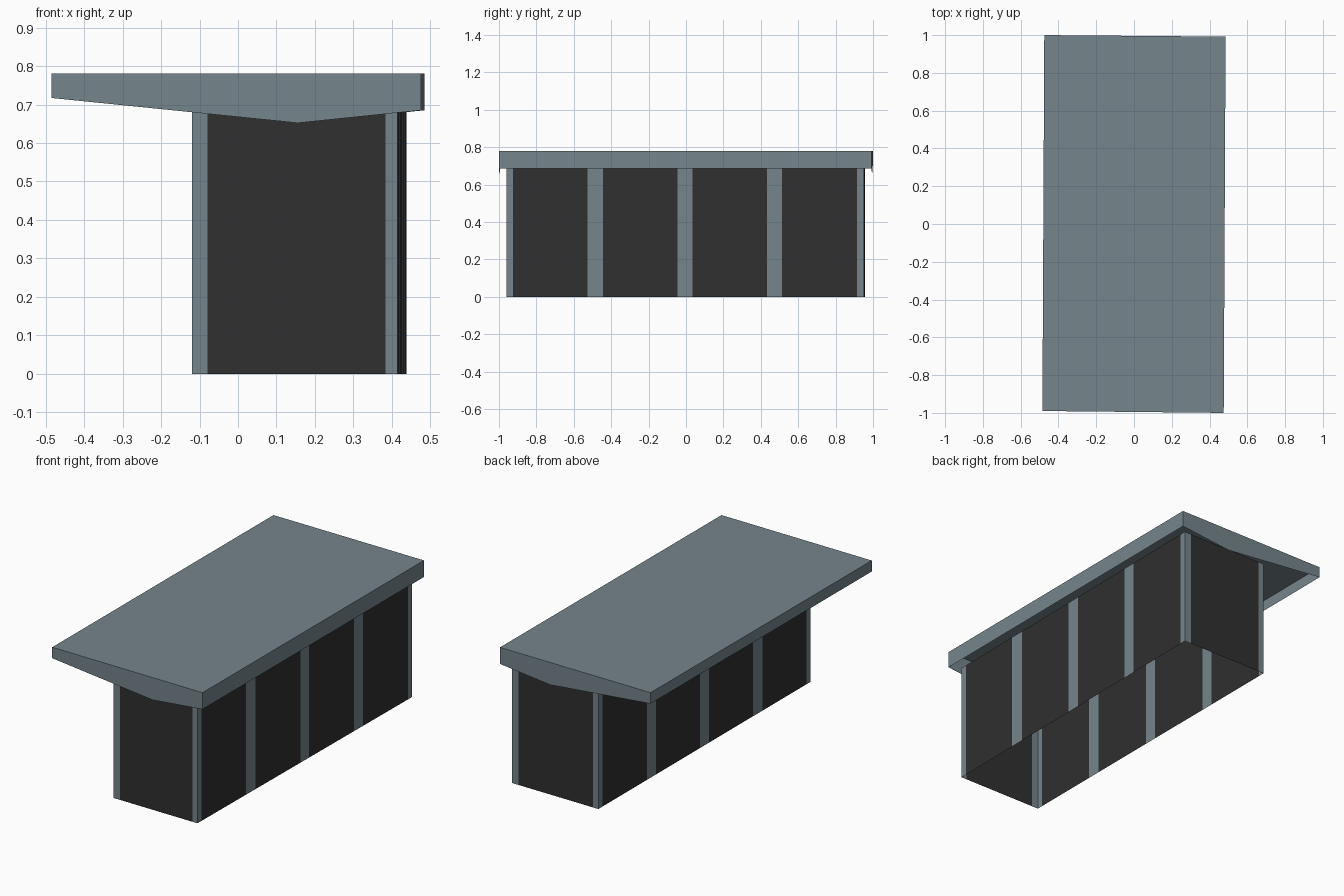
import bpy
from mathutils import Vector

cube = bpy.data.objects.get("Cube")
if cube:
    bpy.data.objects.remove(cube, do_unlink=True)


def material(name, rgb):
    mat = bpy.data.materials.new(name)
    mat.use_nodes = True
    mat.diffuse_color = (*rgb, 1)
    mat.node_tree.nodes["Principled BSDF"].inputs["Base Color"].default_value = (*rgb, 1)
    return mat


GREY = material("blue_grey_metal", (0.178, 0.235, 0.26))
DARK = material("charcoal_panel", (0.029, 0.029, 0.029))


def build(name, verts, faces, mats, indices=None):
    mesh = bpy.data.meshes.new(name)
    mesh.from_pydata(verts, [], faces)
    for mat in mats:
        mesh.materials.append(mat)
    for poly, index in zip(mesh.polygons, indices or []):
        poly.material_index = index
    obj = bpy.data.objects.new(name, mesh)
    bpy.context.collection.objects.link(obj)
    return obj


# Walls: upright sheets split into alternating posts and panels, open below
WALL_TOP = 0.685
CORNERS = [Vector(c) for c in ((-0.12, -0.955), (0.415, -0.96), (0.438, 0.952), (-0.114, 0.957))]
SHORT = (0, 0.075, 0.94, 1)
LONG = (0, 0.019, 0.226, 0.27, 0.479, 0.52, 0.729, 0.77, 0.98, 1)
WALLS = [("front_wall", SHORT), ("left_wall", LONG), ("back_wall", SHORT), ("right_wall", LONG)]

for i, (name, breaks) in enumerate(WALLS):
    start, end = CORNERS[i], CORNERS[(i + 1) % 4]
    if name == "right_wall":
        breaks = [1 - b for b in reversed(breaks)]
    verts = []
    for b in breaks:
        p = start.lerp(end, b)
        verts += [(p.x, p.y, 0), (p.x, p.y, WALL_TOP)]
    count = len(breaks) - 1
    faces = [(2 * k, 2 * k + 2, 2 * k + 3, 2 * k + 1) for k in range(count)]
    build(name, verts, faces, [GREY, DARK], [k % 2 for k in range(count)])

# Roof: flat deck with a hanging fascia, lowest at an off-centre point on each end
ROOF_TOP, RIGHT_DROP, PEAK_DROP, LEFT_DROP = 0.78, 0.717, 0.652, 0.685
EAVES = [Vector(c) for c in ((-0.485, -0.99), (0.475, -1.0), (0.485, 0.992), (-0.475, 1.0))]
fl, fr, br, bl = EAVES
front_peak, back_peak = fl.lerp(fr, 0.667), bl.lerp(br, 0.667)
verts = [(p.x, p.y, ROOF_TOP) for p in EAVES]
drops = [(fl, RIGHT_DROP), (fr, LEFT_DROP), (br, LEFT_DROP), (bl, RIGHT_DROP),
         (front_peak, PEAK_DROP), (back_peak, PEAK_DROP)]
verts += [(p.x, p.y, z) for p, z in drops]
faces = [(0, 1, 2, 3),       # deck
         (0, 4, 8, 5, 1),    # front fascia
         (1, 5, 6, 2),       # left fascia
         (2, 6, 9, 7, 3),    # back fascia
         (3, 7, 4, 0)]       # right fascia
build("roof", verts, faces, [GREY])
